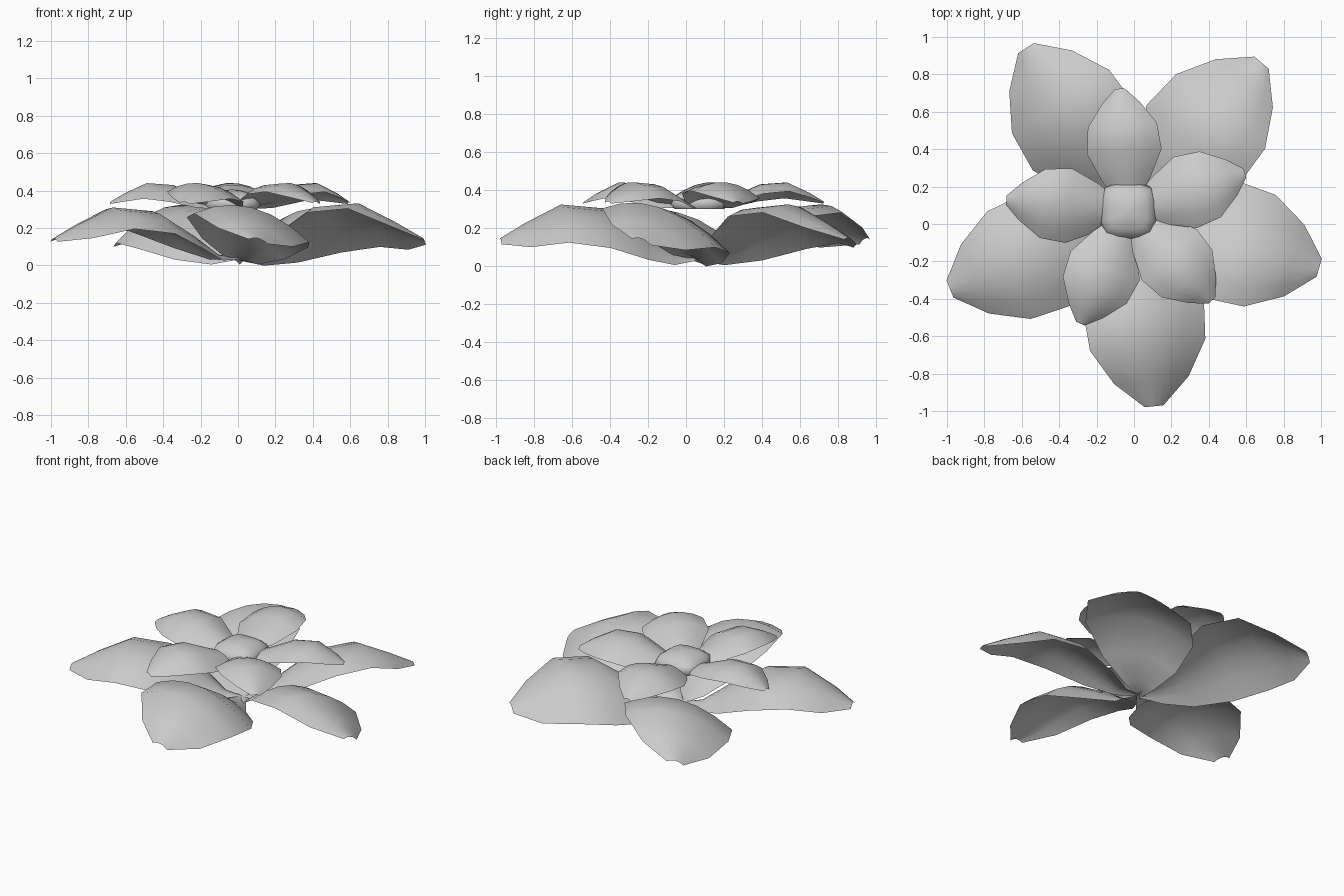
import bpy
import bmesh
from math import radians, cos, sin

if "Cube" in bpy.data.objects:
    bpy.data.objects.remove(bpy.data.objects["Cube"], do_unlink=True)

petal_grey = bpy.data.materials.new("petal_grey")
petal_grey.use_nodes = True
GREY = (0.6, 0.6, 0.6, 1)
petal_grey.diffuse_color = GREY
petal_grey.node_tree.nodes["Principled BSDF"].inputs["Base Color"].default_value = GREY


def skin(bm, rows, closed=False):
    """Bridge neighbouring rows of vertices with quads."""
    for low, high in zip(rows, rows[1:]):
        count = len(low)
        for i in range(count if closed else count - 1):
            j = (i + 1) % count
            bm.faces.new((low[i], high[i], high[j], low[j]))


def finish(name, bm):
    """Turn a bmesh into a smooth shaded object that faces up."""
    bmesh.ops.recalc_face_normals(bm, faces=bm.faces)
    if sum(f.normal.z for f in bm.faces) < 0:
        bmesh.ops.reverse_faces(bm, faces=bm.faces)
    for face in bm.faces:
        face.smooth = True
    mesh = bpy.data.meshes.new(name)
    bm.to_mesh(mesh)
    bm.free()
    mesh.materials.append(petal_grey)
    obj = bpy.data.objects.new(name, mesh)
    bpy.context.collection.objects.link(obj)


def petal(name, profile, centre, angle, length, roll, columns=6):
    """Arched sheet; profile rows hold distance, half width, ridge height."""
    bm = bmesh.new()
    c, s = cos(radians(angle)), sin(radians(angle))
    rows = []
    for distance, width, height in profile:
        u = distance * length
        row = []
        for i in range(columns + 1):
            v = 2 * i / columns - 1
            side = v * width
            z = height - width * (roll * v + 0.35 * v * v)
            row.append(bm.verts.new((centre[0] + u * c - side * s,
                                     centre[1] + u * s + side * c, z)))
        rows.append(row)
    skin(bm, rows)
    finish(name, bm)


def squarish_dome(name, profile, centre, sides):
    """Rounded-square cap from half width and height pairs."""
    bm = bmesh.new()
    rows = []
    for radius, z in profile:
        row = []
        for i in range(sides):
            c, s = cos(radians(360 * i / sides)), sin(radians(360 * i / sides))
            r = radius / (c ** 4 + s ** 4) ** 0.25
            row.append(bm.verts.new((centre[0] + r * c, centre[1] + r * s, z)))
        rows.append(row)
    skin(bm, rows, closed=True)
    bm.faces.new(rows[-1])
    finish(name, bm)


# Outer petals, most of them tilted like a pinwheel
OUTER = [(0, 0.02, 0.04), (0.12, 0.09, 0.06), (0.27, 0.22, 0.165),
         (0.48, 0.325, 0.29), (0.7, 0.31, 0.31), (0.89, 0.2, 0.22),
         (1.03, 0.05, 0.145)]
OUTER_PLACES = [(123, 1.03, 0.26), (50, 1.03, 0.26), (-16, 1, 0.33),
                (-84, 1, 0.25), (202, 1.03, 0.02)]
for n, (angle, length, roll) in enumerate(OUTER_PLACES, 1):
    petal(f"outer_petal_{n}", OUTER, (0, 0.05), angle, length, roll)

# Inner petals, tucked under the bud
CENTRE = (-0.03, 0.07)
INNER = [(0.05, 0.05, 0.325), (0.17, 0.13, 0.365),
         (0.32, 0.2, 0.43), (0.46, 0.185, 0.44), (0.58, 0.1, 0.385),
         (0.655, 0.025, 0.34)]
for n, angle in enumerate((94, 18, -47, -113, 175), 1):
    petal(f"inner_petal_{n}", INNER, CENTRE, angle, 1, roll=0.1)

# Central bud
squarish_dome("centre_bud", [(0.13, 0.3), (0.15, 0.325), (0.135, 0.36),
                             (0.1, 0.385), (0.05, 0.4), (0.015, 0.405)], CENTRE, 16)
